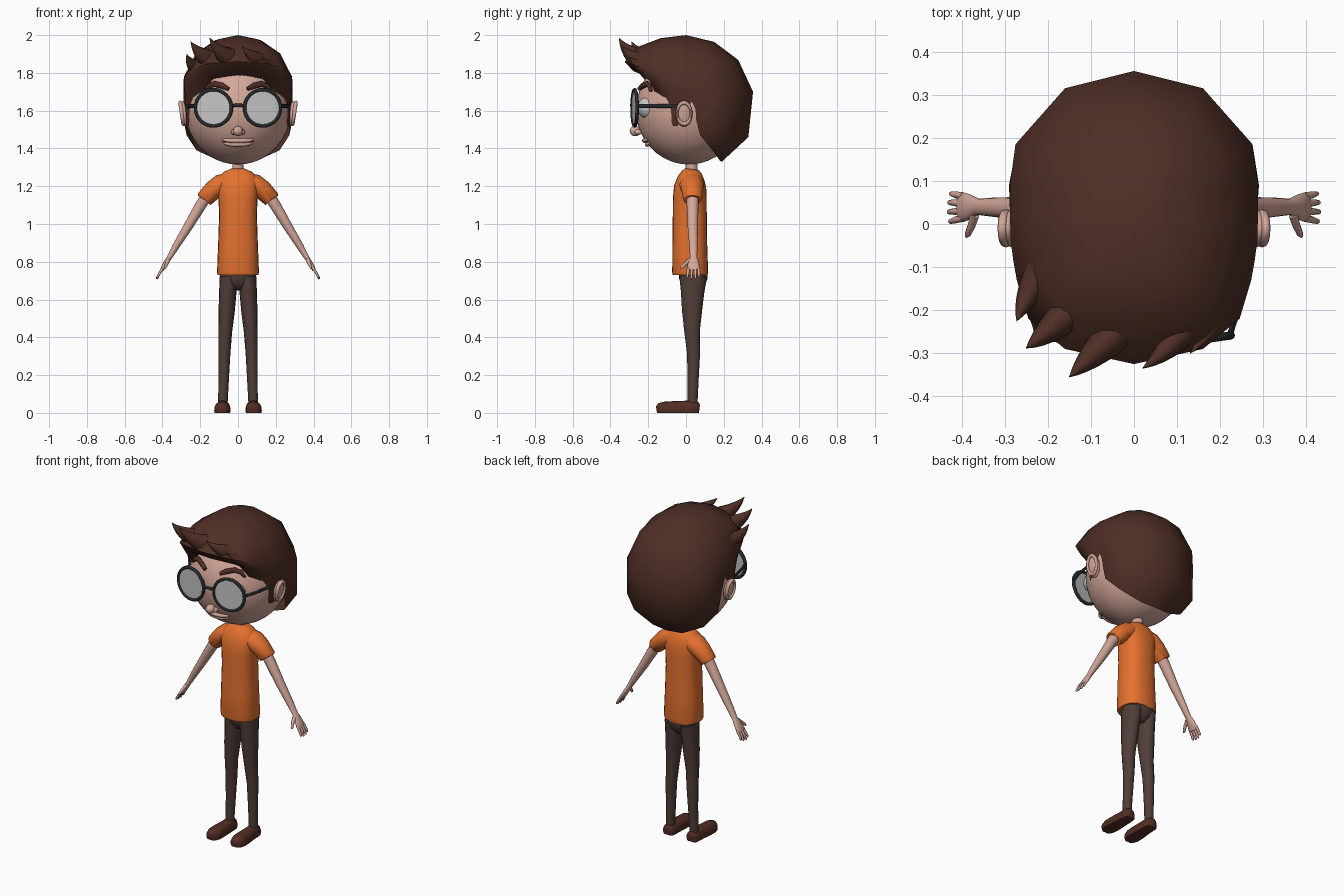
import bpy, bmesh, math
from mathutils import Vector, Matrix


def material(name, r, g, b):
    m = bpy.data.materials.new(name)
    m.diffuse_color = (r, g, b, 1)
    return m


SKIN = material("skin", 0.66, 0.39, 0.32)
HAIR = material("hair_brown", 0.078, 0.028, 0.019)
SHIRT = material("shirt_orange", 0.78, 0.165, 0.028)
PANTS = material("trouser_brown", 0.082, 0.048, 0.04)
SHOE = material("shoe_brown", 0.085, 0.026, 0.017)
FRAME = material("frame_black", 0.02, 0.023, 0.026)
LENS = material("lens_grey", 0.56, 0.56, 0.56)
LIP = material("mouth_dark", 0.2, 0.09, 0.07)


def finish(name, bm, mat, mirror=False):
    bmesh.ops.recalc_face_normals(bm, faces=bm.faces[:])
    me = bpy.data.meshes.new(name)
    bm.to_mesh(me)
    bm.free()
    me.materials.append(mat)
    ob = bpy.data.objects.new(name, me)
    bpy.context.collection.objects.link(ob)
    if mirror:
        mod = ob.modifiers.new("mirror", 'MIRROR')
        mod.use_clip = False
        mod.use_mirror_merge = False
    return ob


def loft(name, sections, mat, u=(1, 0, 0), n=16, mirror=False, power=2, floor=None):
    """Skin of (x, y, z, radius along u, other radius) sections along a path."""
    bm = bmesh.new()
    pts = [Vector(s[:3]) for s in sections]
    rings = []
    for i, s in enumerate(sections):
        t = (pts[min(i + 1, len(pts) - 1)] - pts[max(i - 1, 0)]).normalized()
        a = Vector(u)
        a = (a - t * a.dot(t)).normalized()
        b = t.cross(a)
        ring = []
        for k in range(n):
            c, d = math.cos(k * math.tau / n), math.sin(k * math.tau / n)
            c = math.copysign(abs(c) ** (2 / power), c)
            d = math.copysign(abs(d) ** (2 / power), d)
            p = pts[i] + a * c * s[3] + b * d * s[4]
            if floor is not None:
                p.z = max(p.z, floor)
            ring.append(bm.verts.new(p))
        rings.append(ring)
    for r, q in zip(rings, rings[1:]):
        for k in range(n):
            bm.faces.new((r[k], r[(k + 1) % n], q[(k + 1) % n], q[k]))
    bm.faces.new(rings[0])
    bm.faces.new(rings[-1])
    return finish(name, bm, mat, mirror)


def ball(name, loc, radii, mat, mirror=False, seg=24, rot=0):
    bm = bmesh.new()
    m = Matrix.Translation(loc) @ Matrix.Rotation(rot, 4, 'Y') @ Matrix.Diagonal((*radii, 1))
    bmesh.ops.create_uvsphere(bm, u_segments=seg, v_segments=seg * 2 // 3, radius=1, matrix=m)
    return finish(name, bm, mat, mirror)


def torus(name, matrix, major, minor, mat, n=32, k=8):
    bm = bmesh.new()
    grid = [[bm.verts.new(matrix @ Vector((
        (major + minor * math.cos(j * math.tau / k)) * math.cos(i * math.tau / n),
        (major + minor * math.cos(j * math.tau / k)) * math.sin(i * math.tau / n),
        minor * math.sin(j * math.tau / k)))) for j in range(k)] for i in range(n)]
    for i in range(n):
        for j in range(k):
            a, b = grid[i], grid[(i + 1) % n]
            bm.faces.new((a[j], b[j], b[(j + 1) % k], a[(j + 1) % k]))
    return finish(name, bm, mat, True)


# Head, neck, nose, ears
def face_y(x, z):
    return 0.015 - 0.28 * math.sqrt(max(0, 1 - (x / 0.28) ** 2 - ((z - 1.605) / 0.29) ** 2))


ball("head", (0, 0.015, 1.605), (0.28, 0.28, 0.29), SKIN, seg=36)
loft("neck", [(0, 0.03, 1.25, 0.03, 0.032), (0, 0.03, 1.36, 0.03, 0.032)], SKIN)
ball("nose", (0, -0.268, 1.492), (0.026, 0.03, 0.027), SKIN)
ball("nostril", (0.023, -0.253, 1.487), (0.015, 0.02, 0.015), SKIN, True, 12)
ball("ear", (0.284, -0.01, 1.582), (0.018, 0.044, 0.068), SKIN, True, 20, 0.15)
torus("ear_rim", Matrix.Translation((0.297, -0.01, 1.586)) @ Matrix.Rotation(0.15, 4, 'Y')
      @ Matrix.Diagonal((1, 0.65, 1, 1)) @ Matrix.Rotation(math.pi / 2, 4, 'Y'),
      0.057, 0.011, SKIN, 24)


# Mouth and lips following the face curve
def lip(name, z, out, r, mat, half):
    loft(name, [(half * i / 5, face_y(half * i / 5, z) - out, z + 0.006 * (i / 5) ** 2,
                 r * (1.05 - (i / 5) ** 4), r * (1.05 - (i / 5) ** 4)) for i in range(-5, 6)],
         mat, (0, 0, 1), 10)


lip("upper_lip", 1.441, 0.004, 0.012, SKIN, 0.09)
lip("lower_lip", 1.421, 0.004, 0.012, SKIN, 0.08)
lip("mouth_line", 1.432, 0.011, 0.004, LIP, 0.085)

# Eyes and brows
ball("eye", (0.125, -0.195, 1.615), (0.062, 0.062, 0.06), LENS, True)
loft("eyebrow", [(x, face_y(x, z) - 0.008, z, r, 0.012) for x, z, r in
                 ((0.05, 1.715, 0.01), (0.085, 1.732, 0.016), (0.125, 1.742, 0.016),
                  (0.155, 1.73, 0.013), (0.18, 1.703, 0.004))], HAIR, (0, 0, 1), 8, True)

# Glasses
tilt = Matrix.Translation((0.13, -0.272, 1.615)) @ Matrix.Rotation(0.14, 4, 'Z') \
    @ Matrix.Rotation(math.pi / 2, 4, 'X')
torus("glasses_rim", tilt, 0.096, 0.0095, FRAME)
bm = bmesh.new()
bmesh.ops.create_cone(bm, cap_ends=True, segments=32, radius1=0.094, radius2=0.094,
                      depth=0.006, matrix=tilt)
finish("glasses_lens", bm, LENS, True)
loft("glasses_bridge", [(-0.038, -0.284, 1.625, 0.009, 0.008), (0, -0.29, 1.63, 0.009, 0.008),
                        (0.038, -0.284, 1.625, 0.009, 0.008)], FRAME, (0, 0, 1), 8)
loft("glasses_temple", [(0.222, -0.258, 1.625, 0.01, 0.007), (0.245, -0.19, 1.625, 0.01, 0.006),
                        (0.275, -0.03, 1.625, 0.01, 0.006)], FRAME, (0, 0, 1), 8, True)

# Hair cap: half sections from back to front, each with widest, low and hairline point
COLS = [((0, .355, 1.70), (0, .33, 1.46), (0, .19, 1.33)),
        ((.16, .315, 1.70), (.15, .29, 1.455), (.10, .18, 1.335)),
        ((.275, .185, 1.70), (.272, .185, 1.48), (.22, .14, 1.39)),
        ((.288, .09, 1.72), (.29, .09, 1.56), (.272, .075, 1.47)),
        ((.288, .03, 1.76), (.286, .035, 1.67), (.272, .03, 1.64)),
        ((.286, -.04, 1.78), (.282, -.04, 1.70), (.274, -.045, 1.52)),
        ((.28, -.085, 1.78), (.272, -.085, 1.70), (.262, -.07, 1.52)),
        ((.272, -.13, 1.79), (.258, -.13, 1.72), (.232, -.115, 1.66)),
        ((.245, -.22, 1.82), (.225, -.195, 1.76), (.19, -.165, 1.70)),
        ((.16, -.29, 1.85), (.155, -.25, 1.80), (.13, -.185, 1.77)),
        ((0, -.325, 1.86), (0, -.28, 1.81), (0, -.19, 1.785))]
ring_cols = COLS + [tuple((-x, y, z) for x, y, z in c) for c in COLS[-2:0:-1]]
bm = bmesh.new()
pole = bm.verts.new((0, 0, 2.0))
cols = []
for c in ring_cols:
    x, y, z = c[0]
    top = [(x * f, y * f, z + (2 - z) * k) for f, k in ((0.42, 0.88), (0.78, 0.56))]
    cols.append([bm.verts.new(p) for p in top + list(c)])
for a, b in zip(cols, cols[1:] + cols[:1]):
    bm.faces.new((pole, a[0], b[0]))
    for i in range(4):
        bm.faces.new((a[i], a[i + 1], b[i + 1], b[i]))
finish("hair_cap", bm, HAIR)

# Swept tufts of the fringe: base, bend, tip, thickness
for i, (p, q, r, w) in enumerate((
        ((.04, -.17, 1.85), (-.09, -.30, 1.87), (-.15, -.355, 1.985), .07),
        ((-.07, -.13, 1.85), (-.19, -.245, 1.86), (-.25, -.288, 1.965), .07),
        ((.17, -.16, 1.84), (.10, -.285, 1.855), (.02, -.335, 1.94), .06),
        ((-.19, -.07, 1.82), (-.25, -.165, 1.82), (-.272, -.225, 1.90), .055),
        ((.22, -.12, 1.80), (.205, -.23, 1.815), (.13, -.30, 1.88), .05))):
    p, q, r = Vector(p), Vector(q), Vector(r)
    secs = []
    for k in range(9):
        t = k / 8
        rad = w * (1 - t ** 1.6) + 0.001
        secs.append((*(p * (1 - t) ** 2 + q * 2 * t * (1 - t) + r * t * t), rad, rad * 0.8))
    loft("hair_tuft_%d" % (i + 1), secs, HAIR, (0, 0, 1), 10)

# Shirt
loft("shirt", [(0, y, z, rx, ry) for y, z, rx, ry in (
    (.022, .73, .108, .092), (.022, .745, .111, .095), (.02, .9, .105, .092),
    (.02, 1.05, .10, .09), (.02, 1.14, .104, .089), (.022, 1.2, .112, .085),
    (.026, 1.245, .105, .07), (.03, 1.275, .075, .052), (.032, 1.29, .04, .036))],
    SHIRT, n=24, power=2.4)
loft("sleeve", [(.05, .028, 1.222, .06, .05), (.09, .03, 1.208, .065, .056),
                (.13, .033, 1.18, .058, .052), (.178, .035, 1.132, .05, .045),
                (.18, .035, 1.129, .045, .04)], SHIRT, (0, 1, 0), 16, True)

# Arms and hands
loft("arm", [(.15, .035, 1.175, .032, .032), (.20, .035, 1.095, .031, .03),
             (.265, .036, .985, .027, .025), (.33, .039, .88, .022, .019),
             (.362, .04, .825, .019, .014), (.378, .04, .80, .028, .013),
             (.395, .039, .772, .034, .012), (.404, .039, .755, .031, .009)],
     SKIN, (0, 1, 0), 14, True)
for i in range(4):
    y, tip = .013 + .0175 * i, (.006, .028, .05, .07)[i]
    e = (0, .006, .004, -.004)[i]
    loft("finger_%d" % (i + 1), [(.396, y, .77, .008, .008), (.415, (y + tip) / 2, .74, .008, .007),
                                 (.426 + e / 2, tip, .718 - e, .006, .006),
                                 (.428 + e / 2, tip, .714 - e, .003, .003)], SKIN, (0, 1, 0), 8, True)
loft("thumb", [(.37, .022, .81, .014, .011), (.377, -.004, .79, .010, .009),
               (.386, -.024, .77, .008, .007), (.389, -.03, .763, .003, .003)],
     SKIN, (0, 1, 0), 8, True)

# Trousers
loft("trouser_hips", [(0, .034, .65, .03, .04), (0, .036, .68, .085, .064),
                      (0, .038, .71, .096, .075), (0, .038, .75, .097, .076)], PANTS, n=20)
loft("trouser_leg", [(.05, .038, .72, .047, .073), (.054, .035, .64, .046, .062),
                     (.060, .032, .54, .043, .053), (.067, .032, .43, .036, .041),
                     (.072, .04, .32, .032, .035), (.076, .038, .18, .028, .029),
                     (.08, .035, .05, .025, .026)], PANTS, n=16, mirror=True)

# Shoes: flat soled loft from heel to toe
loft("shoe", [(.08, .07, .012, .02, .03), (.08, .062, .013, .033, .045),
              (.08, .03, .015, .036, .052), (.08, -.01, .014, .038, .05),
              (.082, -.07, .014, .043, .048), (.083, -.115, .012, .043, .047),
              (.083, -.142, .01, .034, .042), (.083, -.155, .008, .018, .026)],
     SHOE, n=16, mirror=True, power=2.4, floor=0)

# Smooth shading
for ob in bpy.context.scene.objects:
    ob.select_set(True)
    bpy.context.view_layer.objects.active = ob
bpy.ops.object.shade_smooth_by_angle(angle=math.radians(60))
